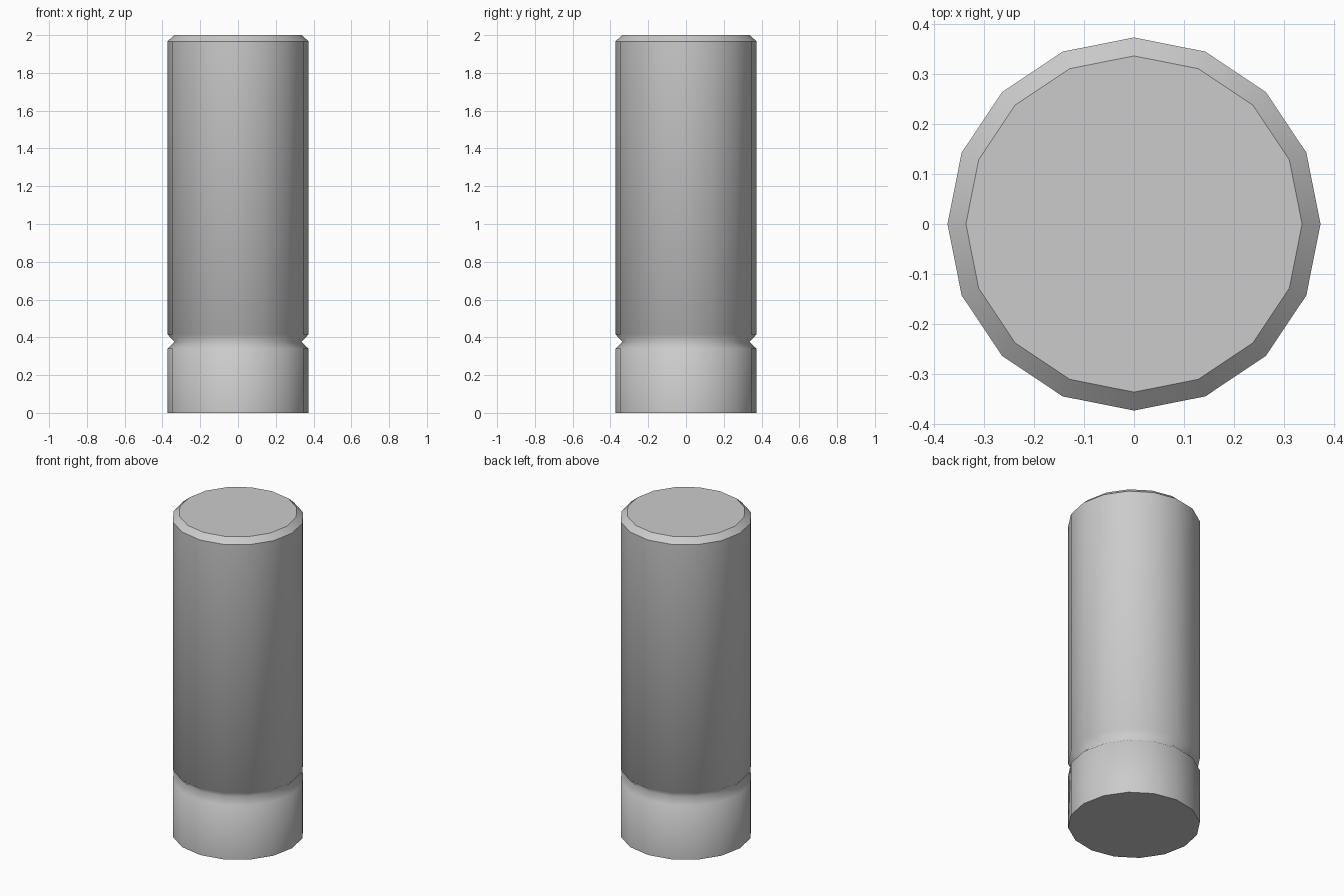
import bpy, bmesh, math

if "Cube" in bpy.data.objects:
    bpy.data.objects.remove(bpy.data.objects["Cube"])

SIDES = 16
# radius, height: base, V groove, shaft, chamfered top
PROFILE = [(0.374, 0.0), (0.374, 0.34), (0.336, 0.377),
           (0.374, 0.416), (0.374, 1.967), (0.337, 2.0)]
SHARP_RINGS = {0, 4, 5}  # bottom rim and both chamfer edges

bm = bmesh.new()
rings = []
for r, z in PROFILE:
    rings.append([bm.verts.new((r * math.cos(math.tau * i / SIDES),
                                r * math.sin(math.tau * i / SIDES), z))
                  for i in range(SIDES)])

# Side walls, smooth around the pin and through the groove
for low, high in zip(rings, rings[1:]):
    for i in range(SIDES):
        j = (i + 1) % SIDES
        bm.faces.new((low[i], low[j], high[j], high[i])).smooth = True

# Flat end caps
bm.faces.new(rings[0][::-1])
bm.faces.new(rings[-1])

# Crisp rims
for k in SHARP_RINGS:
    for i in range(SIDES):
        bm.edges.get((rings[k][i], rings[k][(i + 1) % SIDES])).smooth = False

mesh = bpy.data.meshes.new("grooved_pin")
bm.to_mesh(mesh)
bm.free()
pin = bpy.data.objects.new("grooved_pin", mesh)
bpy.context.collection.objects.link(pin)
